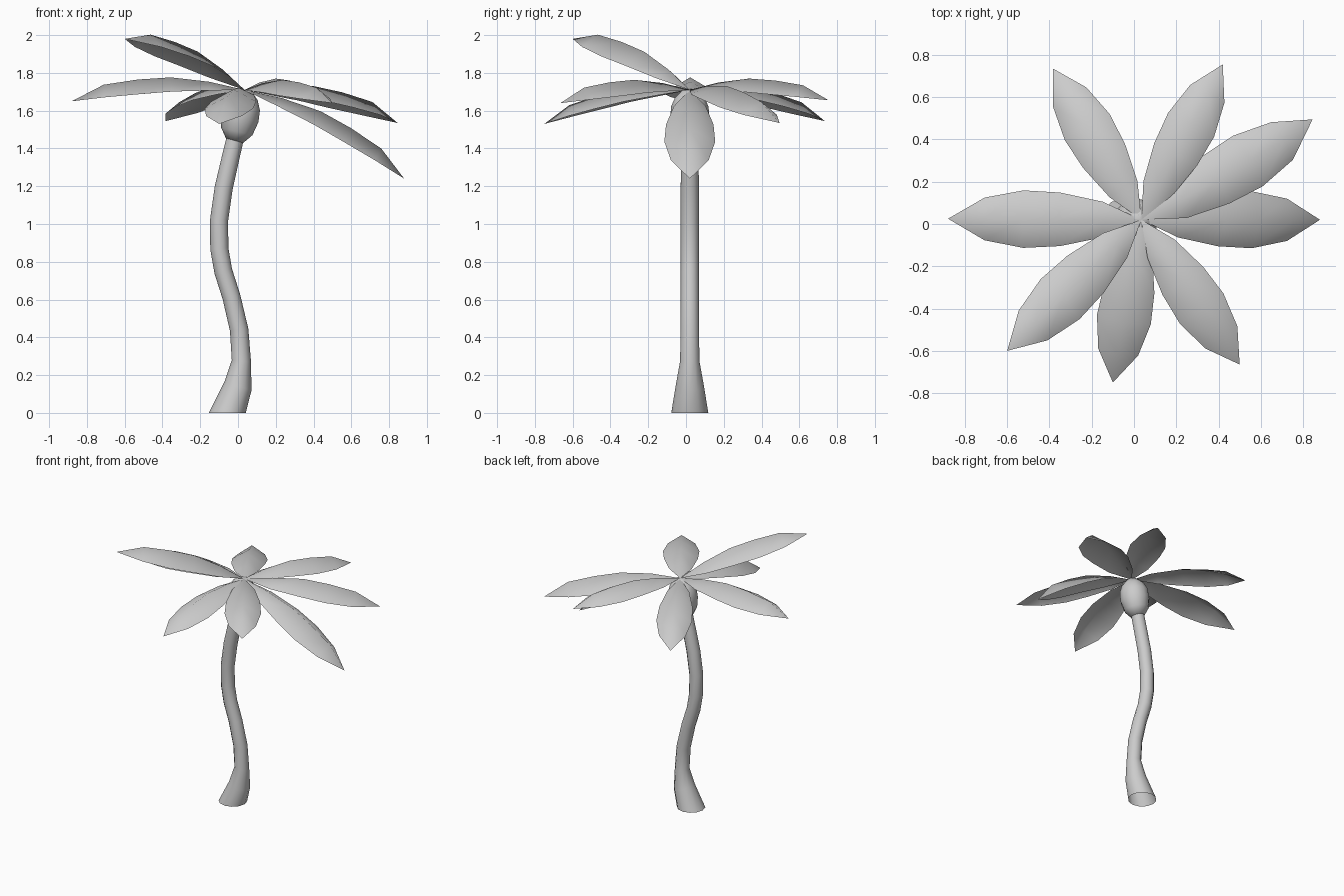
import bpy, bmesh, math
from mathutils import Vector

if "Cube" in bpy.data.objects:
    bpy.data.objects.remove(bpy.data.objects["Cube"])

Y0 = 0.02                        # depth of the trunk axis
CROWN = Vector((0.035, Y0, 1.71))  # where all leaves meet


def finish(name, bm, angle):
    bmesh.ops.remove_doubles(bm, verts=bm.verts, dist=0.0005)
    mesh = bpy.data.meshes.new(name)
    bm.to_mesh(mesh)
    bm.free()
    ob = bpy.data.objects.new(name, mesh)
    bpy.context.collection.objects.link(ob)
    bpy.ops.object.select_all(action='DESELECT')
    ob.select_set(True)
    bpy.context.view_layer.objects.active = ob
    bpy.ops.object.shade_smooth_by_angle(angle=math.radians(angle))
    return ob


def bridge(bm, a, b):
    n = len(a)
    for i in range(n):
        bm.faces.new((a[i], a[(i + 1) % n], b[(i + 1) % n], b[i]))


def tube(name, path, sides=12, cap=False):
    """Rings along a path of (x, z, radius, tilt in degrees about y)."""
    bm = bmesh.new()
    rings = []
    for x, z, r, tilt in path:
        t = math.radians(tilt)
        ring = []
        for i in range(sides):
            a = 2 * math.pi * i / sides
            u = r * math.cos(a)
            ring.append(bm.verts.new((x + u * math.cos(t), Y0 + r * math.sin(a),
                                      z - u * math.sin(t))))
        rings.append(ring)
    for a, b in zip(rings, rings[1:]):
        bridge(bm, a, b)
    if cap:
        bm.faces.new(rings[-1])
        bm.faces.new(rings[0][::-1])
    return finish(name, bm, 60)


def leaf(name, tip, width=1.0, shift=0.0):
    """Arched blade with a raised midrib, from the crown to the tip."""
    bm = bmesh.new()
    chord = Vector(tip) - CROWN
    length = chord.length
    d = chord.normalized()
    side = Vector((-d.y, d.x, 0)).normalized()
    up = d.cross(side)
    # fraction along, half width, midrib height, edge height
    stations = [(0.2, 0.082, 0.06, 0.01), (0.42, 0.123, 0.1, 0.018),
                (0.61, 0.132, 0.1, 0.015), (0.81, 0.098, 0.083, 0.01)]
    rows = []
    for t, w, h, e in stations:
        c = CROWN + chord * t
        w *= width
        rows.append([bm.verts.new(c + side * (k * w + shift) + up * z * length)
                     for k, z in ((-1, e), (0, h), (1, e))])
    base = bm.verts.new(CROWN)
    end = bm.verts.new(tip)
    for k in (0, 1):
        bm.faces.new((base, rows[0][k], rows[0][k + 1]))
        for a, b in zip(rows, rows[1:]):
            bm.faces.new((a[k], b[k], b[k + 1], a[k + 1]))
        bm.faces.new((rows[-1][k], end, rows[-1][k + 1]))
    bmesh.ops.recalc_face_normals(bm, faces=bm.faces)
    if sum(f.normal.z for f in bm.faces) < 0:
        bmesh.ops.reverse_faces(bm, faces=bm.faces)
    return finish(name, bm, 80)


# Trunk: flared foot and S-shaped stem, open at the base
tube("trunk", [(-0.057, 0.0, 0.098, 0), (0.0, 0.142, 0.075, 18),
               (0.018, 0.275, 0.051, 5), (0.006, 0.44, 0.049, -8),
               (-0.035, 0.615, 0.048, -17), (-0.078, 0.75, 0.048, -16),
               (-0.099, 0.87, 0.048, -6), (-0.1, 1.02, 0.048, 4),
               (-0.076, 1.19, 0.048, 11), (-0.044, 1.33, 0.047, 14),
               (-0.017, 1.445, 0.046, 15)])

# Bulb: egg-shaped heart under the leaves
tube("bulb", [(-0.018, 1.442, 0.048, 15), (-0.006, 1.49, 0.085, 13),
              (0.008, 1.56, 0.102, 12), (0.018, 1.62, 0.1, 11),
              (0.027, 1.67, 0.078, 10), (0.035, 1.71, 0.035, 10)], cap=True)

# Leaves: eight blades around the crown
tips = [((0.88, 0.02, 1.24), 1.02, 0.0), ((0.845, 0.495, 1.535), 1.05, -0.015),
        ((0.42, 0.755, 1.655), 0.93, 0.0), ((-0.383, 0.735, 1.545), 0.93, 0.0),
        ((-0.88, 0.025, 1.65), 1.03, 0.0), ((-0.6, -0.6, 1.98), 1.0, 0.0),
        ((-0.1, -0.75, 1.53), 0.98, 0.0), ((0.5, -0.665, 1.64), 0.95, 0.0)]
for i, (tip, width, shift) in enumerate(tips, 1):
    leaf(f"leaf_{i}", tip, width, shift)
